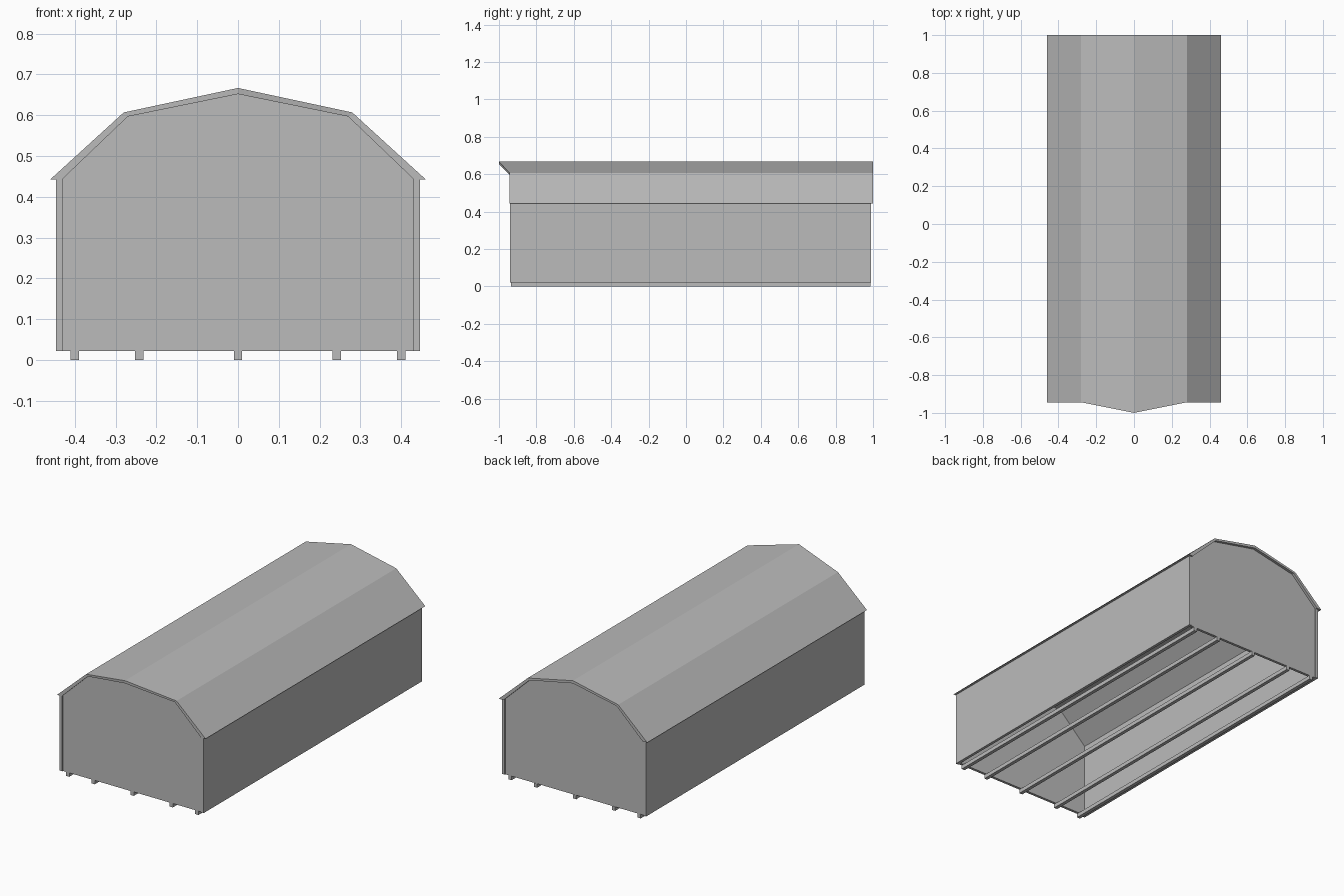
import bpy
import bmesh

cube = bpy.data.objects.get("Cube")
if cube:
    bpy.data.objects.remove(cube, do_unlink=True)

grey = bpy.data.materials.new("plain grey")
grey.use_nodes = True
colour = (0.5, 0.5, 0.5, 1)
grey.diffuse_color = colour
grey.node_tree.nodes["Principled BSDF"].inputs["Base Color"].default_value = colour


def extrude_profile(name, profile, y0, y1, prow=0):
    """Closed xz profile swept along y; prow pulls the centre points forward."""
    bm = bmesh.new()
    ends = []
    for y, pull in ((y0, prow), (y1, 0)):
        ends.append([bm.verts.new((x, y - (pull if x == 0 else 0), z)) for x, z in profile])
    front, back = ends
    n = len(profile)
    for i in range(n):
        j = (i + 1) % n
        bm.faces.new((front[i], front[j], back[j], back[i]))
    if prow:
        # Strip caps between the outer and inner outlines
        for ring in ends:
            for i in range(n // 2 - 1):
                bm.faces.new((ring[i], ring[i + 1], ring[n - 2 - i], ring[n - 1 - i]))
    else:
        for ring in ends:
            bm.faces.new(ring)
    bmesh.ops.recalc_face_normals(bm, faces=bm.faces)
    mesh = bpy.data.meshes.new(name)
    bm.to_mesh(mesh)
    bm.free()
    mesh.materials.append(grey)
    obj = bpy.data.objects.new(name, mesh)
    bpy.context.collection.objects.link(obj)
    return obj


def box_profile(x0, x1, z0, z1):
    return [(x0, z0), (x1, z0), (x1, z1), (x0, z1)]


def mirrored(half):
    """Full symmetric outline from a half that ends at x = 0."""
    return [(-x, z) for x, z in half] + [(x, z) for x, z in half[-2::-1]]


FLOOR, EAVE = 0.022, 0.443

# Gambrel roof shell with a pointed front overhang
outer = mirrored([(0.46, EAVE), (0.28, 0.607), (0, 0.667)])
inner = mirrored([(0.431, EAVE), (0.27, 0.597), (0, 0.652)])
extrude_profile("roof", outer + inner[::-1], -0.944, 1.0, prow=0.056)

# Side walls
for side, s in (("left", 1), ("right", -1)):
    extrude_profile(side + "_wall", box_profile(s * 0.43, s * 0.446, FLOOR, EAVE), -0.941, 0.99)

# Gable end walls, set slightly in from the side walls
gable = [(-0.43, FLOOR)] + inner + [(0.43, FLOOR)]
extrude_profile("front_gable", gable, -0.936, -0.921)
extrude_profile("back_gable", gable, 0.97, 0.985)

# Ground runners under the open base
for i, x in enumerate((-0.4, -0.242, 0, 0.242, 0.4)):
    extrude_profile(f"runner_{i + 1}", box_profile(x - 0.01, x + 0.01, 0, FLOOR), -0.936, 0.986)
